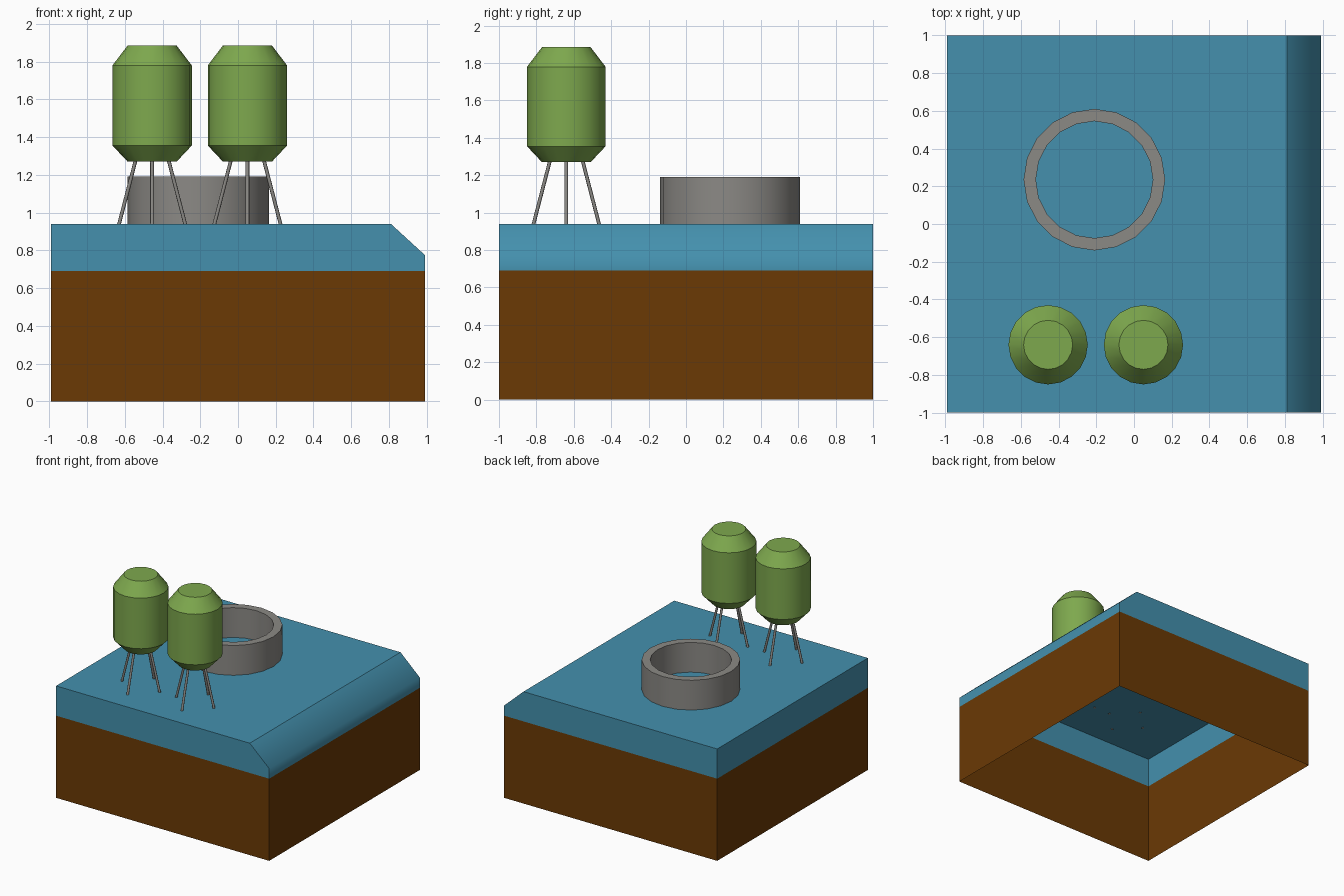
import bpy, bmesh, math

if "Cube" in bpy.data.objects:
    bpy.data.objects.remove(bpy.data.objects["Cube"])


def material(name, rgb):
    m = bpy.data.materials.new(name)
    m.diffuse_color = (*[(c / 255) ** 2.2 for c in rgb], 1)
    m.use_nodes = True
    m.node_tree.nodes["Principled BSDF"].inputs["Base Color"].default_value = m.diffuse_color
    return m


BROWN = material("earth brown", (106, 60, 13))
BLUE = material("deck blue", (70, 143, 172))
GREY = material("metal grey", (138, 136, 132))
GREEN = material("tank green", (125, 167, 79))
DECK = 0.94


def finish(bm, name, mats, smooth_angle=None):
    me = bpy.data.meshes.new(name)
    bm.to_mesh(me)
    bm.free()
    for m in mats:
        me.materials.append(m)
    ob = bpy.data.objects.new(name, me)
    bpy.context.collection.objects.link(ob)
    if smooth_angle:
        bpy.ops.object.select_all(action='DESELECT')
        ob.select_set(True)
        bpy.context.view_layer.objects.active = ob
        bpy.ops.object.shade_smooth_by_angle(angle=math.radians(smooth_angle))
    return ob


def lathe(name, profile, centre, sides, mat, closed, angle):
    """Spin (radius, z) points; closed joins last ring to first, else caps."""
    bm = bmesh.new()
    rings = [[bm.verts.new((centre[0] + r * math.cos(math.tau * i / sides),
                            centre[1] + r * math.sin(math.tau * i / sides), z))
              for i in range(sides)] for r, z in profile]
    pairs = list(zip(rings, rings[1:])) + ([(rings[-1], rings[0])] if closed else [])
    for a, b in pairs:
        for i in range(sides):
            j = (i + 1) % sides
            bm.faces.new((a[i], a[j], b[j], b[i]))
    if not closed:
        bm.faces.new(rings[0][::-1])
        bm.faces.new(rings[-1])
    bmesh.ops.recalc_face_normals(bm, faces=bm.faces)
    return finish(bm, name, [mat], angle)


# Base: open-bottomed shell, brown below and blue above, right top edge bevelled
X, SPLIT = 0.99, 0.69
bm = bmesh.new()
loops = {}
for y in (-1, 1):
    loops[y] = [bm.verts.new((x, y, z)) for x, z in (
        (-X, 0), (X, 0), (X, SPLIT), (X, 0.775), (0.81, DECK), (-X, DECK), (-X, SPLIT))]
f, b = loops[-1], loops[1]
for i in range(1, 7):
    j = (i + 1) % 7
    bm.faces.new((f[i], b[i], b[j], f[j]))
for v in (f, b):
    bm.faces.new((v[0], v[1], v[2], v[6]))
    bm.faces.new((v[6], v[2], v[3], v[4], v[5]))
bmesh.ops.recalc_face_normals(bm, faces=bm.faces)
for face in bm.faces:
    face.material_index = int(face.calc_center_median().z > SPLIT)
    # the bevel blends softly into the narrow blue strip below it
    face.smooth = face.calc_center_median().x > 0.85 and face.material_index == 1
bm.edges.ensure_lookup_table()
for e in bm.edges:
    e.smooth = all(abs(v.co.z - 0.775) < 1e-4 for v in e.verts)
finish(bm, "base_block", [BROWN, BLUE])

# Open ring wall standing on the deck
lathe("ring_wall", [(0.375, DECK - 0.004), (0.375, 1.19), (0.31, 1.19), (0.31, DECK - 0.004)],
      (-0.21, 0.235), 20, GREY, True, 30)

# Two tanks on four splayed legs each
for n, cx in enumerate((-0.455, 0.05), 1):
    cy = -0.64
    lathe(f"tank_{n}", [(0.13, 1.27), (0.21, 1.355), (0.21, 1.78), (0.13, 1.885)],
          (cx, cy), 20, GREEN, False, 30)
    for k in range(4):
        c, s = round(math.cos(k * math.pi / 2)), round(math.sin(k * math.pi / 2))
        leg = lathe(f"tank_{n}_leg_{k + 1}", [(0.01, DECK - 0.004), (0.01, 1.29)],
                    (0, 0), 8, GREY, False, 50)
        for v in leg.data.vertices:
            off = 0.175 - 0.26 * (v.co.z - DECK)
            v.co.x += cx + c * off
            v.co.y += cy + s * off
